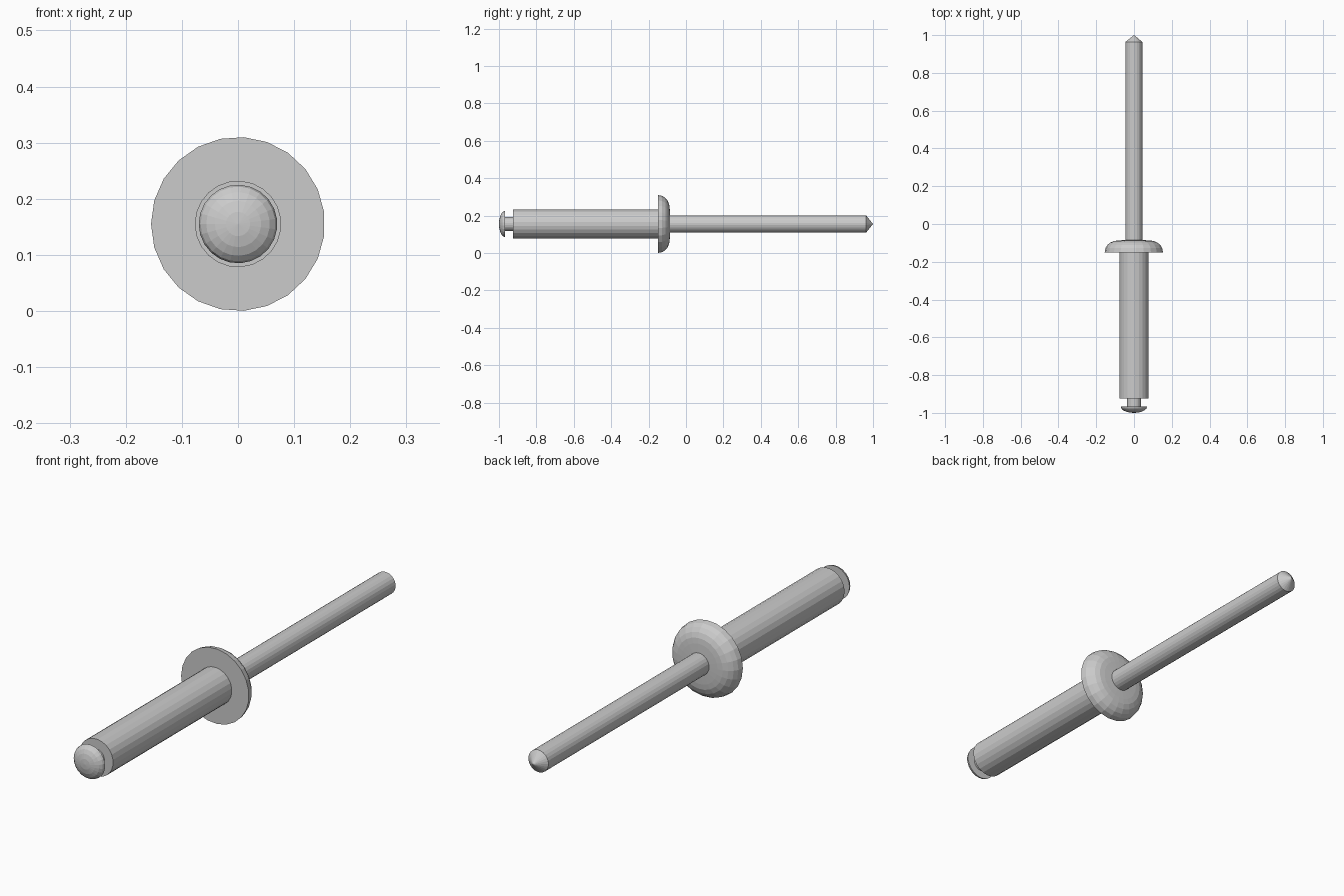
import bpy, bmesh
from math import sin, cos, pi

if "Cube" in bpy.data.objects:
    bpy.data.objects.remove(bpy.data.objects["Cube"])

SIDES = 23
AXIS_Z = 0.155


def lathe(name, profile):
    """Revolve (y, radius) points about the rivet's long axis; radius 0 makes a pole."""
    bm = bmesh.new()
    rings = []
    for y, r in profile:
        if r == 0:
            rings.append([bm.verts.new((0, y, AXIS_Z))] * SIDES)
        else:
            rings.append([bm.verts.new((r * cos(pi + 2 * pi * k / SIDES), y,
                                        AXIS_Z + r * sin(pi + 2 * pi * k / SIDES)))
                          for k in range(SIDES)])
    for a, b in zip(rings, rings[1:]):
        for k in range(SIDES):
            n = (k + 1) % SIDES
            quad = list(dict.fromkeys((a[k], a[n], b[n], b[k])))
            bm.faces.new(quad)
    bmesh.ops.recalc_face_normals(bm, faces=bm.faces[:])
    mesh = bpy.data.meshes.new(name)
    bm.to_mesh(mesh)
    bm.free()
    obj = bpy.data.objects.new(name, mesh)
    bpy.context.collection.objects.link(obj)
    return obj


# Sleeve with its domed flange, closed against the pin at both ends
sleeve = [(-0.925, 0.037), (-0.925, 0.077), (-0.15, 0.077), (-0.15, 0.155)]
sleeve += [(-0.145 + 0.058 * sin(t), 0.083 + 0.071 * cos(t))
           for t in (i * pi / 10 for i in range(6))]
sleeve += [(-0.085, 0.046)]
lathe("sleeve_and_flange", sleeve)

# Pin: domed break head, thin neck, long shank and pointed tip
head = [(-0.967 - 0.033 * cos(t), 0.07 * sin(t))
        for t in (i * pi / 10 for i in range(1, 6))]
pin = [(-1.0, 0)] + head + [(-0.967, 0.037), (-0.925, 0.037)]
lathe("pin_head", pin)
lathe("pin_shank", [(-0.085, 0.046), (0.963, 0.046), (1.0, 0)])
